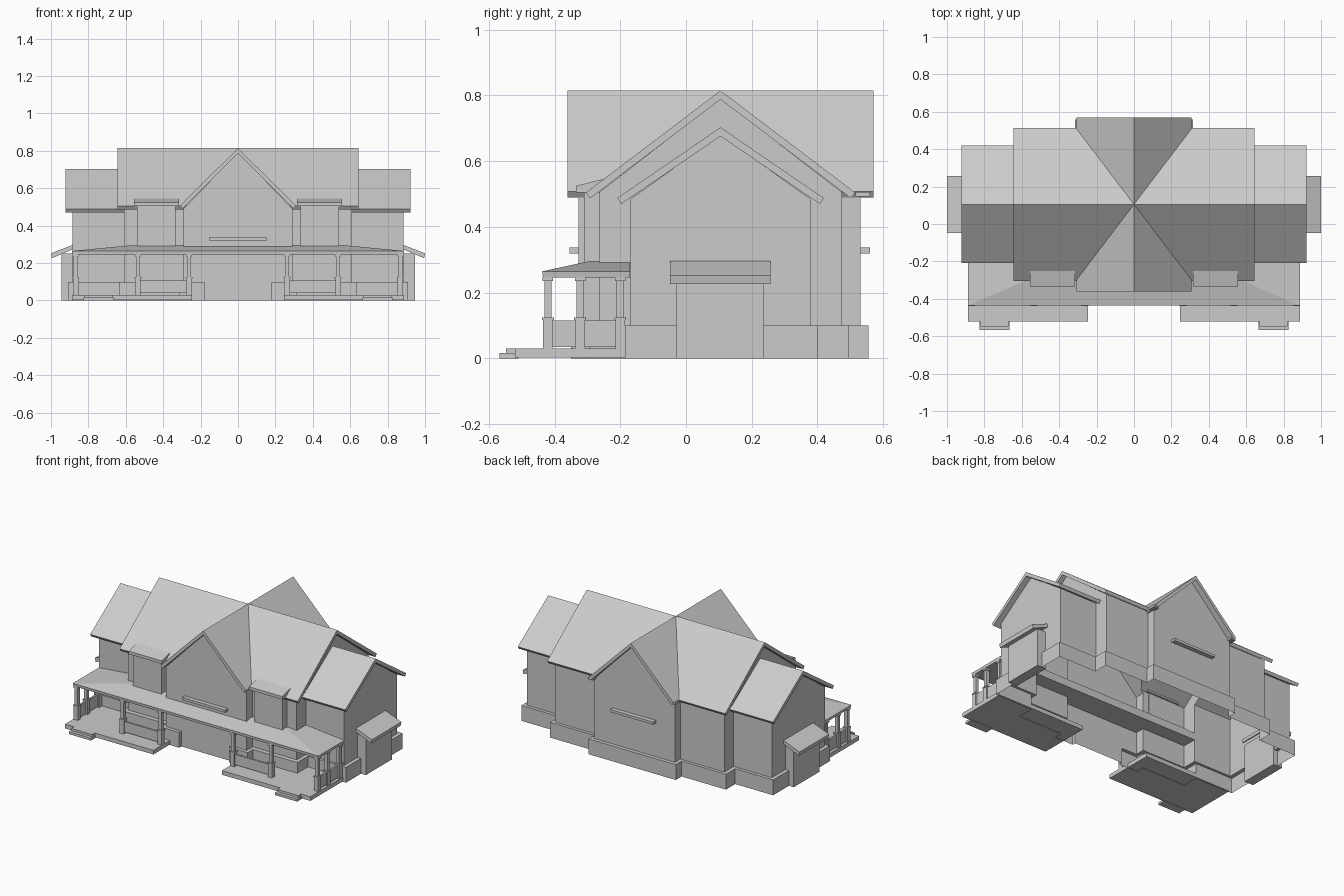
import bpy
import bmesh
from mathutils import Vector

cube = bpy.data.objects.get("Cube")
if cube:
    bpy.data.objects.remove(cube, do_unlink=True)

grey = bpy.data.materials.new("plain grey")
grey.use_nodes = True
grey.diffuse_color = (0.6, 0.6, 0.6, 1)
grey.node_tree.nodes["Principled BSDF"].inputs["Base Color"].default_value = (0.6, 0.6, 0.6, 1)

MID = 0.105  # y of the main ridge
SIDES = (("left", 1), ("right", -1))


def finish(name, bm):
    bmesh.ops.recalc_face_normals(bm, faces=bm.faces)
    mesh = bpy.data.meshes.new(name)
    bm.to_mesh(mesh)
    bm.free()
    mesh.materials.append(grey)
    obj = bpy.data.objects.new(name, mesh)
    bpy.context.collection.objects.link(obj)
    return obj


def prism(name, profile, axis, a, b):
    """Extrude a profile of (across, z) points along x or y from a to b."""
    bm = bmesh.new()
    place = (lambda u, z: (a, u, z)) if axis == "x" else (lambda u, z: (u, a, z))
    face = bm.faces.new([bm.verts.new(place(u, z)) for u, z in profile])
    made = bmesh.ops.extrude_face_region(bm, geom=[face])["geom"]
    shift = Vector((b - a, 0, 0)) if axis == "x" else Vector((0, b - a, 0))
    bmesh.ops.translate(bm, vec=shift, verts=[v for v in made if isinstance(v, bmesh.types.BMVert)])
    return finish(name, bm)


def box(name, x, y, z):
    return prism(name, [(y[0], z[0]), (y[1], z[0]), (y[1], z[1]), (y[0], z[1])], "x", x[0], x[1])


def pair(name, x, y, z):
    """The same box on the left and on the right."""
    return [box("left_" + name, x, y, z), box("right_" + name, (-x[1], -x[0]), y, z)]


def house_walls(name, mid, half, eave, peak, axis, a, b):
    return prism(name, [(mid - half, 0), (mid + half, 0), (mid + half, eave), (mid, peak),
                        (mid - half, eave)], axis, a, b)


def gable_roof(name, mid, half, eave, peak, axis, a, b, thick=0.027):
    return prism(name, [(mid - half, eave), (mid, peak), (mid + half, eave),
                        (mid + half - 0.012, eave - 0.018), (mid, peak - thick),
                        (mid - half + 0.012, eave - 0.018)], axis, a, b)


def combine(target, other, operation):
    mod = target.modifiers.new("combine", "BOOLEAN")
    mod.operation = operation
    mod.solver = "EXACT"
    mod.object = other
    bpy.context.view_layer.update()
    result = target.evaluated_get(bpy.context.evaluated_depsgraph_get())
    mesh = bpy.data.meshes.new_from_object(result)
    target.modifiers.clear()
    target.data = mesh


# Walls: long main block, crossing gable block, lower wings
walls = house_walls("house_walls", MID, 0.37, 0.505, 0.79, "x", -0.61, 0.61)
parts = [house_walls("cross_walls", 0, 0.292, 0.49, 0.79, "y", -0.327, 0.531)]
for side, s in SIDES:
    parts.append(house_walls(side + "_wing_walls", MID, 0.274, 0.485, 0.68, "x", s * 0.5, s * 0.885))

# Stone footing, left open in front of the door
parts += pair("wing_footing", (0.5, 0.91), (-0.185, 0.40), (0, 0.1))
parts += pair("main_footing", (0.2, 0.635), (-0.295, 0.495), (0, 0.1))
parts += pair("cross_front_footing", (0.18, 0.315), (-0.35, 0), (0, 0.1))
parts.append(box("cross_back_footing", (-0.315, 0.315), (0.2, 0.555), (0, 0.1)))
for part in parts:
    combine(walls, part, "UNION")
    bpy.data.objects.remove(part, do_unlink=True)

# Roofs, trimmed where they would pass through the rooms
roofs = [gable_roof("main_roof", MID, 0.409, 0.505, 0.815, "x", -0.643, 0.643),
         gable_roof("cross_roof", 0, 0.308, 0.508, 0.815, "y", -0.36, 0.57)]
for side, s in SIDES:
    roofs.append(gable_roof(side + "_wing_roof", MID, 0.314, 0.488, 0.703, "x", s * 0.59, s * 0.922))
for roof in roofs:
    combine(roof, walls, "DIFFERENCE")
pair("eave_return", (0.28, 0.315), (0.515, 0.56), (0.492, 0.506))

# Open underside of the house
bm = bmesh.new()
bm.from_mesh(walls.data)
floor = [f for f in bm.faces if all(v.co.z < 0.001 for v in f.verts)]
bmesh.ops.delete(bm, geom=floor, context="FACES")
bm.to_mesh(walls.data)
bm.free()

# Ledges on both gable fronts
box("front_ledge", (-0.155, 0.155), (-0.355, -0.327), (0.32, 0.337))
box("back_ledge", (-0.155, 0.155), (0.531, 0.56), (0.32, 0.337))

# Upper bays with lean-to roofs
pair("bay_walls", (0.335, 0.54), (-0.31, -0.262), (0.25, 0.525))
for side, s in SIDES:
    prism(side + "_bay_roof", [(-0.335, 0.505), (-0.335, 0.525), (-0.25, 0.546), (-0.25, 0.505)],
          "x", s * 0.315, s * 0.555)

# Side entries with sloping roofs
pair("side_entry", (0.88, 0.945), (-0.03, 0.238), (0, 0.25))
for side, s in SIDES:
    prism(side + "_entry_roof", [(s * 0.88, 0.275), (s * 0.88, 0.297), (s * 0.89, 0.295),
                                 (s, 0.252), (s * 0.995, 0.226)], "y", -0.048, 0.257)

# Porch roof: a slab with a low hipped top
bm = bmesh.new()
rings = []
for half, front, z in ((0.885, -0.435, 0.247), (0.888, -0.437, 0.265), (0.55, -0.29, 0.297)):
    rings.append([bm.verts.new((x, y, z)) for x, y in
                  ((-half, front), (half, front), (half, -0.17), (-half, -0.17))])
for low, high in zip(rings, rings[1:]):
    for i in range(4):
        j = (i + 1) % 4
        bm.faces.new((low[i], low[j], high[j], high[i]))
bm.faces.new(rings[0])
bm.faces.new(rings[-1])
finish("porch_roof", bm)

# Porch floors and steps
pair("porch_floor", (0.247, 0.887), (-0.52, -0.18), (0.003, 0.03))
pair("upper_step", (0.67, 0.82), (-0.547, -0.51), (0, 0.03))
pair("lower_step", (0.665, 0.825), (-0.568, -0.51), (0, 0.016))


# Porch posts: square pedestal, cap, shaft and capital
def post(name, x, y):
    for part, r, z0, z1 in (("pedestal", 0.015, 0.03, 0.117), ("cap", 0.018, 0.117, 0.125),
                            ("shaft", 0.011, 0.125, 0.235), ("capital", 0.016, 0.235, 0.25)):
        box(name + "_" + part, (x - r, x + r), (y - r, y + r), (z0, z1))


for side, s in SIDES:
    for i, (x, y) in enumerate(((0.262, -0.42), (0.535, -0.42), (0.868, -0.42),
                                (0.868, -0.322), (0.868, -0.2))):
        post(f"{side}_post_{i + 1}", s * x, y)

# Porch railings
pair("front_railing", (0.277, 0.52), (-0.426, -0.414), (0.04, 0.108))
pair("side_front_railing", (0.862, 0.874), (-0.405, -0.337), (0.035, 0.115))
pair("side_back_railing", (0.862, 0.874), (-0.307, -0.215), (0.035, 0.115))
